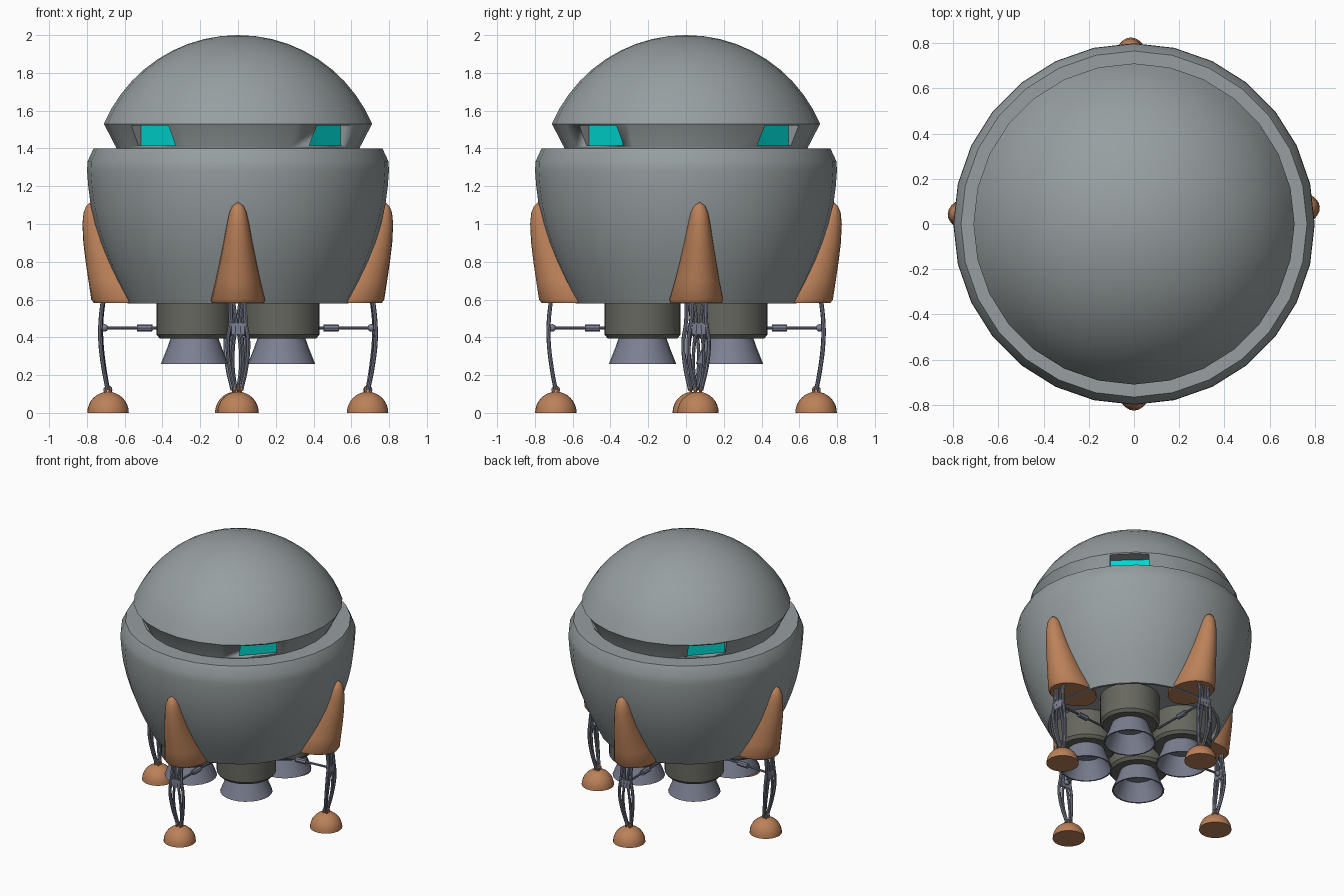
import bpy, bmesh, math
from mathutils import Matrix, Vector

if "Cube" in bpy.data.objects:
    bpy.data.objects.remove(bpy.data.objects["Cube"])


def mat(name, c):
    m = bpy.data.materials.new(name)
    m.diffuse_color = (*c, 1)
    m.use_nodes = True
    m.node_tree.nodes["Principled BSDF"].inputs["Base Color"].default_value = m.diffuse_color
    return m


GREY = mat("hull_grey", (0.31, 0.345, 0.355))
COPPER = mat("copper", (0.50, 0.22, 0.10))
DARK = mat("engine_dark", (0.135, 0.135, 0.115))
STEEL = mat("blue_steel", (0.20, 0.215, 0.285))
TEAL = mat("window_teal", (0.0, 0.68, 0.64))


def finish(ob, name, material, spin=0.0):
    """Name, colour, smooth and swing a part round the z axis."""
    ob.name = name
    ob.data.materials.clear()
    ob.data.materials.append(material)
    ob.matrix_world = Matrix.Rotation(spin, 4, 'Z') @ ob.matrix_basis
    bpy.ops.object.select_all(action='DESELECT')
    ob.select_set(True)
    bpy.context.view_layer.objects.active = ob
    bpy.ops.object.shade_smooth_by_angle(angle=math.radians(32))
    return ob


def loft(name, rings, material, spin=0.0, loc=(0, 0, 0)):
    """Join rings of points; a one-point ring is a pole, open ends are capped."""
    bm = bmesh.new()
    vs = [[bm.verts.new(p) for p in r] for r in rings]
    for a, b in zip(vs, vs[1:]):
        n = max(len(a), len(b))
        for i in range(n):
            j = (i + 1) % n
            if len(a) == 1:
                bm.faces.new((a[0], b[j], b[i]))
            elif len(b) == 1:
                bm.faces.new((a[i], a[j], b[0]))
            else:
                bm.faces.new((a[i], a[j], b[j], b[i]))
    for r in (vs[0], vs[-1]):
        if len(r) > 1:
            bm.faces.new(r)
    bmesh.ops.recalc_face_normals(bm, faces=bm.faces)
    me = bpy.data.meshes.new(name)
    bm.to_mesh(me)
    bm.free()
    ob = bpy.data.objects.new(name, me)
    bpy.context.collection.objects.link(ob)
    ob.location = loc
    return finish(ob, name, material, spin)


def ring(cx, a, b, z, n):
    if a == 0:
        return [(cx, 0, z)]
    return [(cx + a * math.cos(2 * math.pi * i / n), b * math.sin(2 * math.pi * i / n), z)
            for i in range(n)]


def lathe(name, profile, material, n=24, spin=0.0, loc=(0, 0, 0)):
    return loft(name, [ring(0, r, r, z, n) for r, z in profile], material, spin, loc)


def tube(name, pts, radius, material, spin):
    cu = bpy.data.curves.new(name, 'CURVE')
    cu.dimensions = '3D'
    cu.bevel_depth = radius
    cu.bevel_resolution = 2
    cu.resolution_u = 5
    cu.use_fill_caps = True
    sp = cu.splines.new('BEZIER')
    sp.bezier_points.add(len(pts) - 1)
    for bp, p in zip(sp.bezier_points, pts):
        bp.co = p
        bp.handle_left_type = bp.handle_right_type = 'AUTO'
    ob = bpy.data.objects.new(name, cu)
    bpy.context.collection.objects.link(ob)
    bpy.ops.object.select_all(action='DESELECT')
    ob.select_set(True)
    bpy.context.view_layer.objects.active = ob
    bpy.ops.object.convert(target='MESH')
    return finish(bpy.context.object, name, material, spin)


def box(name, size, loc, material, spin):
    bpy.ops.mesh.primitive_cube_add(size=1, location=loc)
    ob = bpy.context.object
    ob.scale = size
    return finish(ob, name, material, spin)


# Lower hull
HULL = [(0.585, 0.58), (0.645, 0.70), (0.69, 0.80), (0.728, 0.90), (0.758, 1.0),
        (0.78, 1.1), (0.793, 1.2), (0.799, 1.28), (0.797, 1.33), (0.765, 1.40)]
lathe("lower_hull", [(0, 0.61), (0.56, 0.61), (0.568, 0.58)] + HULL + [(0, 1.40)], GREY, 28)


def hull_r(z):
    for (r0, z0), (r1, z1) in zip(HULL, HULL[1:]):
        if z <= z1:
            return r0 + (r1 - r0) * (z - z0) / (z1 - z0)


# Dome with undercut neck
R, cz = 0.771, 1.229
a0 = math.asin((1.53 - cz) / R)
arc = [(R * math.cos(a0 + (math.pi / 2 - a0) * i / 10),
        cz + R * math.sin(a0 + (math.pi / 2 - a0) * i / 10)) for i in range(10)]
dome = lathe("dome", [(0, 1.385), (0.64, 1.385), (0.645, 1.405)] + arc + [(0, 2.0)], GREY, 28)

# Recessed windows round the neck
for k in range(4):
    t = math.radians(-42.6 + 90 * k)
    cutter = box("window_cutter", (0.2, 0.265, 0.107), (0.712, 0, 1.4685), GREY, t)
    cutter.hide_render = True
    mod = dome.modifiers.new("window_cut", 'BOOLEAN')
    mod.operation = 'DIFFERENCE'
    mod.solver = 'EXACT'
    mod.object = cutter
    bpy.context.view_layer.objects.active = dome
    bpy.ops.object.modifier_move_to_index(modifier=mod.name, index=0)
    bpy.ops.object.modifier_apply(modifier=mod.name)
    bpy.data.objects.remove(cutter)
    box("window", (0.006, 0.265, 0.107), (0.613, 0, 1.4685), TEAL, t)

# Four engines with open nozzles
for x in (-0.23, 0.23):
    for y in (-0.23, 0.23):
        lathe("engine", [(0, 0.395), (0.185, 0.395), (0.202, 0.415), (0.202, 0.63), (0, 0.63)],
              DARK, 24, loc=(x, y, 0))
        lathe("nozzle", [(0, 0.40), (0.125, 0.40), (0.148, 0.335), (0.178, 0.26),
                         (0.168, 0.26), (0.138, 0.33), (0.11, 0.385), (0, 0.385)],
              STEEL, 24, loc=(x, y, 0))

# Leg fairing: height, outer reach, half width
FAIRING = [(0.583, 0.765, 0.138), (0.60, 0.778, 0.143), (0.70, 0.793, 0.118), (0.80, 0.808, 0.097),
           (0.90, 0.820, 0.077), (1.0, 0.825, 0.059), (1.06, 0.819, 0.046), (1.095, 0.805, 0.030)]
# Landing legs
for deg in (5.3, 91.0, 176.8, 270.0):
    s = math.radians(deg)
    rings = [ring(hull_r(z), o - hull_r(z), w, z, 20) for z, o, w in FAIRING]
    loft("leg_fairing", rings + [[(0.781, 0, 1.117)]], COPPER, s)

    for m in (-1, 1):
        tube("leg_outer_strut", [(0.712, m * 0.038, 0.62), (0.727, m * 0.04, 0.48),
                                 (0.727, m * 0.054, 0.38), (0.713, m * 0.045, 0.25),
                                 (0.69, m * 0.017, 0.12)], 0.011, STEEL, s)
        tube("leg_inner_strut", [(0.712, m * 0.027, 0.62), (0.727, m * 0.012, 0.46),
                                 (0.725, m * 0.024, 0.36), (0.713, m * 0.027, 0.25),
                                 (0.69, m * 0.011, 0.12)], 0.009, STEEL, s)
        # Ankle ring
        bpy.ops.mesh.primitive_torus_add(major_segments=14, minor_segments=6, major_radius=0.016,
                                         minor_radius=0.007, location=(0.69, m * 0.014, 0.122),
                                         rotation=(math.pi / 2, 0, 0))
        finish(bpy.context.object, "ankle_ring", COPPER, s)

    # Bridge, ball joint, damper rod and its sleeve
    box("leg_bridge", (0.016, 0.07, 0.06), (0.727, 0, 0.445), STEEL, s)
    bpy.ops.mesh.primitive_uv_sphere_add(segments=12, ring_count=8, radius=0.02,
                                         location=(0.708, 0, 0.45))
    finish(bpy.context.object, "ball_joint", STEEL, s)
    for name, x0, x1, r in (("damper_rod", 0.25, 0.71, 0.008), ("damper_sleeve", 0.455, 0.535, 0.019)):
        tube(name, [(x0, 0, 0.45), (x1, 0, 0.45)], r, STEEL, s)

    # Domed foot
    foot = [(0.11 * math.cos(i * math.pi / 16), 0.112 * math.sin(i * math.pi / 16)) for i in range(8)]
    lathe("foot", foot + [(0, 0.112)], COPPER, 24, s, (0.689, 0, 0))
